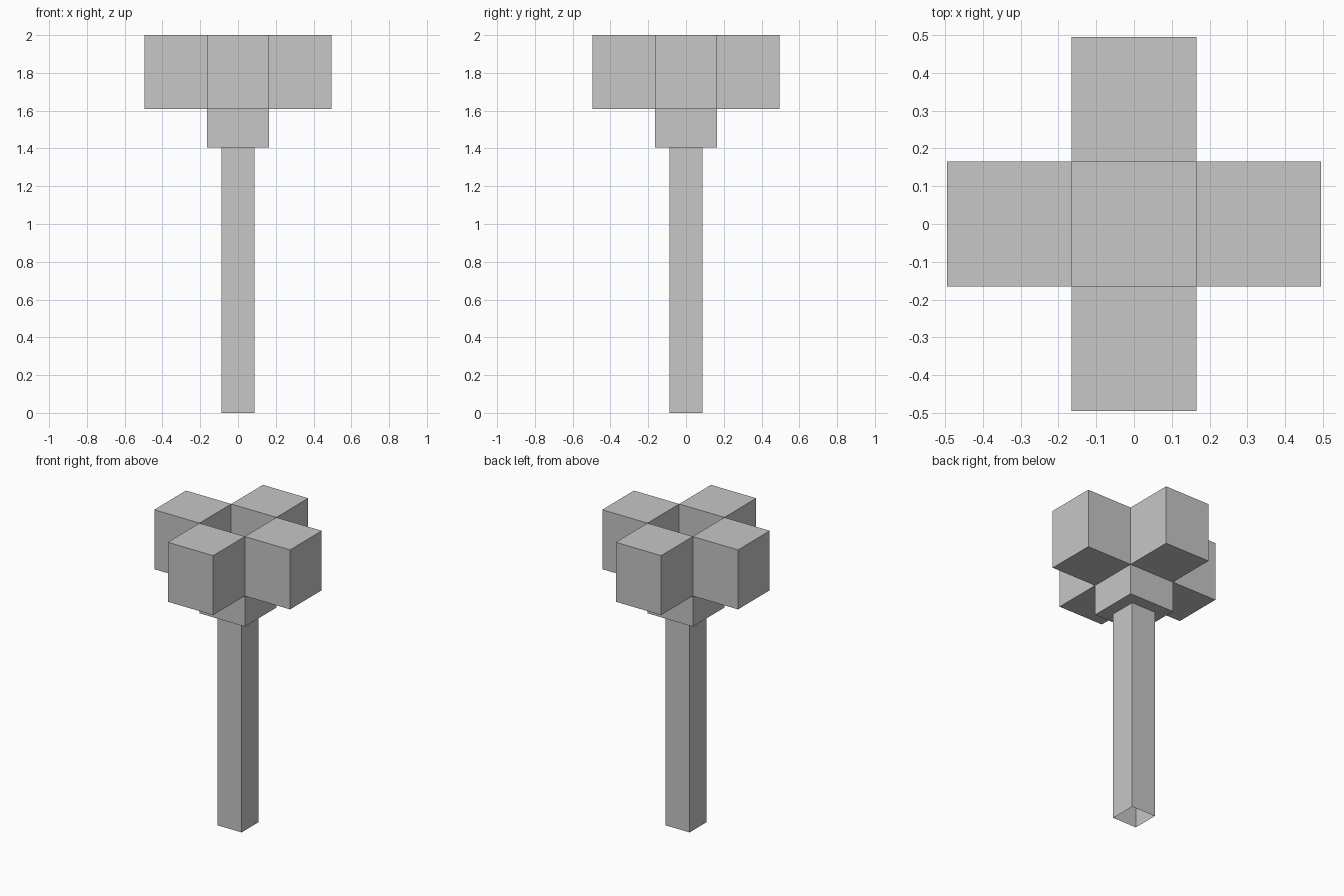
import bpy
import bmesh

# Remove the default cube
cube = bpy.data.objects.get("Cube")
if cube:
    bpy.data.objects.remove(cube, do_unlink=True)

# Single plain material
GREY = (0.57, 0.57, 0.57, 1.0)
grey = bpy.data.materials.new("plain_grey")
grey.use_nodes = True
grey.diffuse_color = GREY
grey.node_tree.nodes["Principled BSDF"].inputs["Base Color"].default_value = GREY


def block(name, x, y, half, bottom, top, open_ends=False):
    """Square block centred on (x, y), optionally without its end caps."""
    bm = bmesh.new()
    bmesh.ops.create_cube(bm, size=1)
    for v in bm.verts:
        v.co.x = x + v.co.x * 2 * half
        v.co.y = y + v.co.y * 2 * half
        v.co.z = top if v.co.z > 0 else bottom
    if open_ends:
        bm.normal_update()
        caps = [f for f in bm.faces if abs(f.normal.z) > 0.5]
        bmesh.ops.delete(bm, geom=caps, context="FACES_ONLY")
    mesh = bpy.data.meshes.new(name)
    bm.to_mesh(mesh)
    bm.free()
    mesh.materials.append(grey)
    obj = bpy.data.objects.new(name, mesh)
    bpy.context.collection.objects.link(obj)
    return obj


HALF = 0.165        # half width of each head block
HEIGHT = 0.392      # height of each head block
CORE_BOTTOM = 1.406
TOP = 2.0

# Hollow square stem, open at its ends
block("stem", 0, 0, 0.088, 0, CORE_BOTTOM, open_ends=True)

# Core block, set lower than the arms so the top has a square recess
block("core", 0, 0, HALF, CORE_BOTTOM, CORE_BOTTOM + HEIGHT)

# Four arm blocks around the core
arms = {"left": (1, 0), "right": (-1, 0), "front": (0, -1), "back": (0, 1)}
for side, (dx, dy) in arms.items():
    block(side + "_arm", dx * 2 * HALF, dy * 2 * HALF, HALF, TOP - HEIGHT, TOP)
